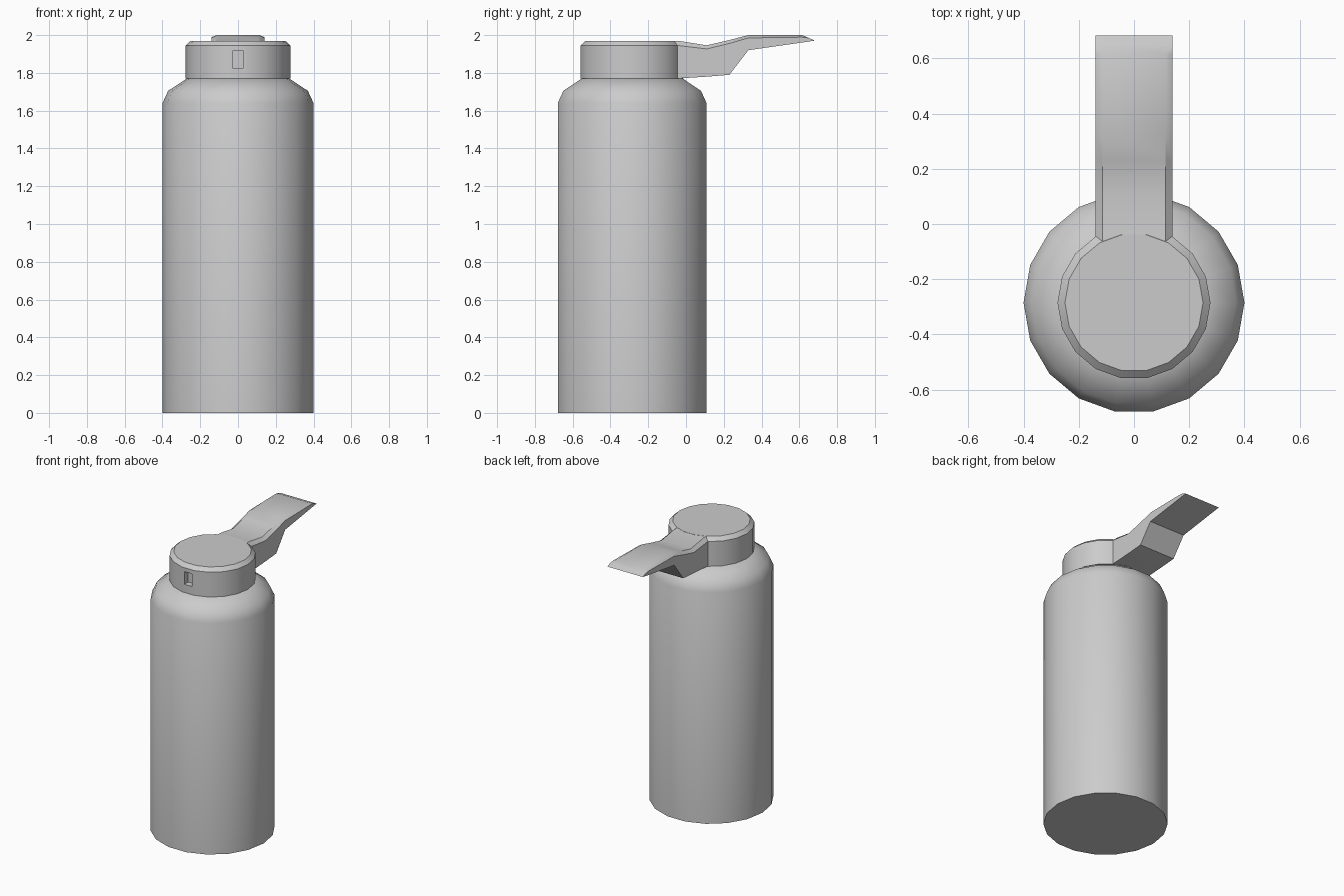
import bpy, bmesh, math

cube = bpy.data.objects.get("Cube")
if cube:
    bpy.data.objects.remove(cube)

SIDES, CENTRE_Y = 18, -0.285

grey = bpy.data.materials.new("light grey")
grey.use_nodes = True
colour = (0.6, 0.6, 0.6, 1)
grey.diffuse_color = colour
grey.node_tree.nodes["Principled BSDF"].inputs["Base Color"].default_value = colour


def loft(name, rings):
    """Skin closed rings of equal length and cap both ends."""
    bm = bmesh.new()
    loops = [[bm.verts.new(p) for p in ring] for ring in rings]
    n = len(loops[0])
    for a, b in zip(loops, loops[1:]):
        for i in range(n):
            j = (i + 1) % n
            bm.faces.new((a[i], a[j], b[j], b[i]))
    bm.faces.new(loops[0])
    bm.faces.new(loops[-1])
    bmesh.ops.remove_doubles(bm, verts=bm.verts, dist=0.0005)
    bmesh.ops.recalc_face_normals(bm, faces=bm.faces)
    mesh = bpy.data.meshes.new(name)
    bm.to_mesh(mesh)
    bm.free()
    obj = bpy.data.objects.new(name, mesh)
    bpy.context.collection.objects.link(obj)
    mesh.materials.append(grey)
    return obj


def circle(r, z):
    steps = [math.tau * i / SIDES for i in range(SIDES)]
    return [(r * math.cos(a), CENTRE_Y + r * math.sin(a), z) for a in steps]


def smooth(obj, degrees):
    bpy.ops.object.select_all(action="DESELECT")
    obj.select_set(True)
    bpy.context.view_layer.objects.active = obj
    bpy.ops.object.shade_smooth_by_angle(angle=math.radians(degrees))


# Bottle body with rounded shoulder
body = loft("bottle_body", [circle(r, z) for r, z in
            [(0.4, 0), (0.4, 1.64), (0.37, 1.705), (0.272, 1.77)]])
smooth(body, 40)

# Chamfered cap with a small slot cut in the front
cap = loft("cap", [circle(r, z) for r, z in
           [(0.277, 1.769), (0.277, 1.945), (0.25, 1.97)]])
bpy.ops.mesh.primitive_cube_add(size=1, location=(0, -0.56, 1.872))
cutter = bpy.context.object
cutter.name = "slot_cutter"
cutter.scale = (0.06, 0.09, 0.09)
cutter.hide_render = True
cut = cap.modifiers.new("slot", "BOOLEAN")
cut.object = cutter
cut.solver = "EXACT"
bpy.context.view_layer.objects.active = cap
bpy.ops.object.modifier_apply(modifier=cut.name)
bpy.data.objects.remove(cutter)
smooth(cap, 30)


# Spout lever: y, underside, chamfer and top heights, top half width
def section(y, low, mid, top, w):
    half = [(0.139, low), (0.139, mid), (w, top)]
    right = [(x, y, z) for x, z in half]
    return right + [(-x, y, z) for x, z in reversed(half)]


lever = loft("spout_lever", [section(*s) for s in [
    (-0.15, 1.77, 1.944, 1.969, 0.114),
    (-0.035, 1.771, 1.944, 1.969, 0.114),
    (0.11, 1.78, 1.927, 1.946, 0.114),
    (0.23, 1.79, 1.956, 1.974, 0.114),
    (0.33, 1.92, 1.985, 2.0, 0.114),
    (0.615, 1.961, 1.989, 2.0, 0.114),
    (0.65, 1.966, 1.985, 1.985, 0.139),
    (0.682, 1.971, 1.971, 1.971, 0.139)]])
smooth(lever, 30)
